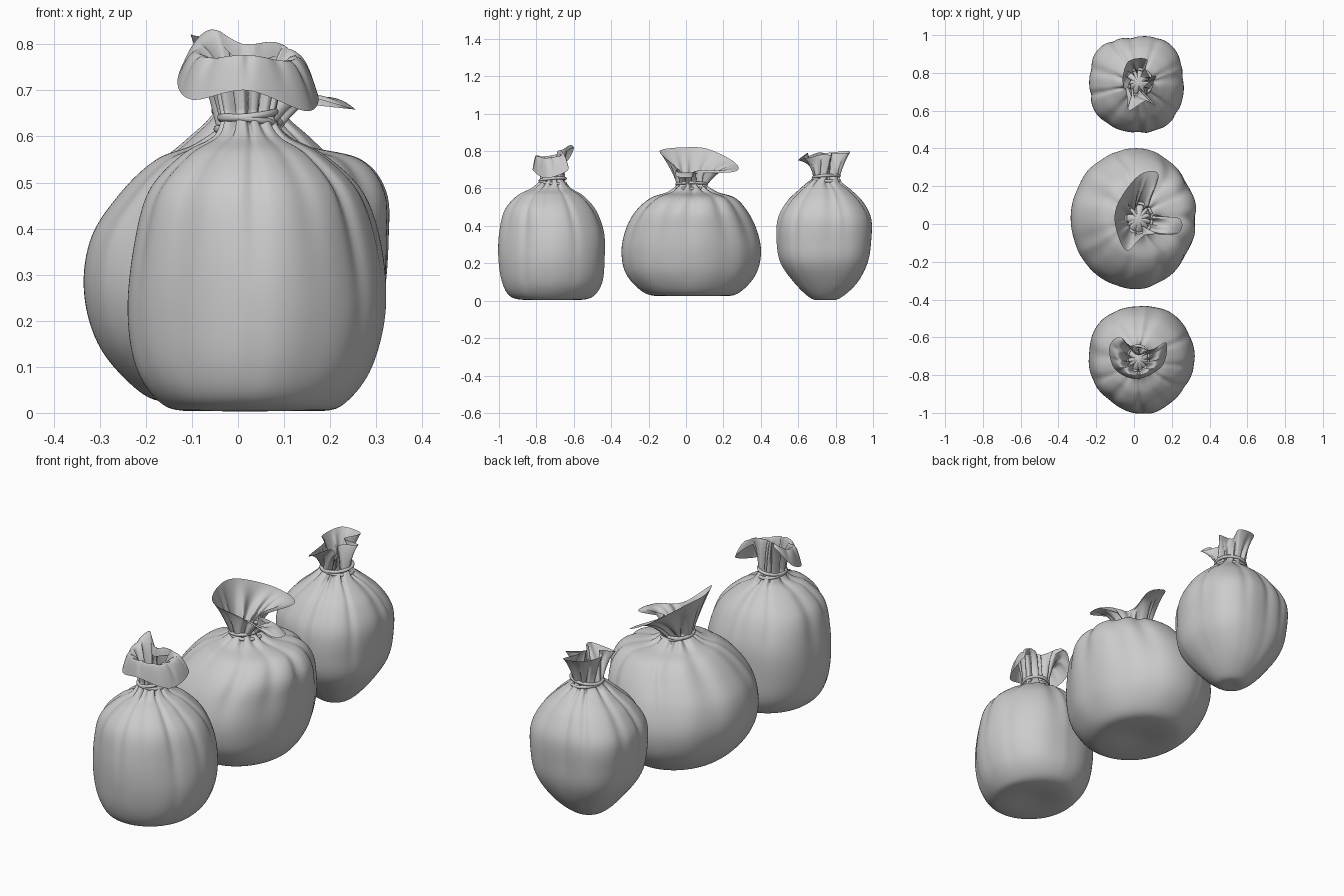
import bpy, bmesh, math, random
from mathutils import Vector

if "Cube" in bpy.data.objects:
    bpy.data.objects.remove(bpy.data.objects["Cube"])

SEG = 160


def spline(pts, t, closed=False):
    """Catmull-Rom through tuples, t in 0..1."""
    n = len(pts)
    f = t * (n if closed else n - 1)
    i = int(f) if closed else min(int(f), n - 2)
    u = f - i
    get = (lambda k: pts[k % n]) if closed else (lambda k: pts[max(0, min(n - 1, k))])
    out = []
    for a, b, c, d in zip(get(i - 1), get(i), get(i + 1), get(i + 2)):
        out.append(0.5 * (2*b + (c - a)*u + (2*a - 5*b + 4*c - d)*u*u + (3*b - a - 3*c + d)*u**3))
    return out


def make_object(name, rings, caps=(), close=False):
    bm = bmesh.new()
    vr = [[bm.verts.new(p) for p in r] for r in rings]
    n = len(rings[0])
    for a, b in zip(vr, vr[1:] + (vr[:1] if close else [])):
        for j in range(n):
            k = (j + 1) % n
            bm.faces.new((a[j], a[k], b[k], b[j]))
    # fan caps
    for idx, flip in caps:
        r = vr[idx]
        mid = bm.verts.new(sum((v.co for v in r), Vector()) / n)
        for j in range(n):
            f = (r[j], r[(j + 1) % n], mid)
            bm.faces.new(f[::-1] if flip else f)
    for f in bm.faces:
        f.smooth = True
    me = bpy.data.meshes.new(name)
    bm.to_mesh(me)
    bm.free()
    ob = bpy.data.objects.new(name, me)
    bpy.context.collection.objects.link(ob)


def sack(name, keys, rim, ctrl_z, seed, spread=.4, square=0.0, lumps=0.02):
    """keys: (z, xmin, xmax, ymin, ymax) from base to neck; rim: loop of the open mouth."""
    rnd = random.Random(seed)
    folds = [(math.tau * (i + rnd.uniform(-.35, .35)) / 11, rnd.uniform(.08, .2), rnd.uniform(.35, 1))
             for i in range(11)]
    ph = [rnd.uniform(0, math.tau) for _ in range(3)]
    z0, zn = keys[0][0], keys[-1][0]
    rings = []
    for i in range(76):
        z, xa, xb, ya, yb = spline(keys, i / 75)
        h = min(1, max(0, (z - z0) / (zn - z0)))
        cx, cy, rx, ry = (xa + xb)/2, (ya + yb)/2, (xb - xa)/2, (yb - ya)/2
        deep = .015 + .10 * max(0, (h - .35) / .65)**1.5 + .45 * max(0, (h - .88) / .12)**2
        deep *= min(1, h / .15)
        wave = math.sin(math.pi * h)
        ring = []
        for j in range(SEG):
            t = math.tau * j / SEG
            # gathered pleats running down from the tie
            s = 0
            for a, w, m in folds:
                d = (t - a + math.pi) % math.tau - math.pi
                s = max(s, m * math.exp(-(d / (w * (1.2 - .4 * h)))**2))
            r = 1.01 - deep * s
            r += lumps * wave * (math.sin(3*t + ph[0] + 2*h) + .6*math.sin(5*t + ph[1] - 3*h))
            r += square * wave * (1 - math.cos(4*t))
            ring.append(Vector((cx + rx * r * math.cos(t), cy + ry * r * math.sin(t), z)))
        rings.append(ring)
    # flared mouth above the tie
    neck = rings[-1]
    for i in range(1, 23):
        u = i / 22
        ring = []
        for j, p in enumerate(neck):
            q = Vector(spline(rim, j / SEG, True))
            c = p.lerp(q, spread)
            c.z = ctrl_z
            ring.append(p * (1-u)**2 + c * 2*u*(1-u) + q * u*u)
        rings.append(ring)
    make_object(name + "_sack", rings, ((0, True), (75, False)))
    # cord wound twice round the neck
    _, xa, xb, ya, yb = keys[-1]
    for k, (dz, tilt) in enumerate(((-.007, .009), (.008, -.008))):
        cord = []
        for j in range(64):
            t = math.tau * j / 64
            out = Vector((math.cos(t), math.sin(t), 0))
            c = Vector(((xa + xb)/2 + (xb - xa)/2 * out.x,
                        (ya + yb)/2 + (yb - ya)/2 * out.y,
                        zn + dz + tilt * math.sin(t + seed)))
            cord.append([c + .008 * (out * math.cos(a) + Vector((0, 0, math.sin(a))))
                         for a in (math.tau * m / 10 for m in range(10))])
        make_object(f"{name}_cord_{k + 1}", cord, close=True)


# front sack: upright, umbrella-like mouth
sack("front",
     [(.012, .0, .06, -.74, -.68), (.004, -.11, .18, -.86, -.57), (.025, -.17, .235, -.94, -.495),
      (.10, -.22, .29, -.98, -.445), (.22, -.24, .317, -.995, -.43), (.36, -.232, .305, -.993, -.432),
      (.48, -.20, .265, -.97, -.475), (.56, -.125, .185, -.905, -.545), (.60, -.055, .11, -.83, -.61),
      (.64, -.037, .08, -.78, -.645)],
     [(.17, -.63, .70), (.09, -.67, .77), (.01, -.69, .76), (-.07, -.60, .82),
      (-.13, -.65, .73), (-.10, -.77, .68), (.02, -.82, .70), (.15, -.75, .655)],
     .88, 4, .45)

# middle sack: wide and round, mouth folded to one side
sack("middle",
     [(.036, -.03, .03, .0, .06), (.024, -.14, .15, -.13, .20), (.045, -.21, .225, -.225, .285),
      (.14, -.295, .29, -.315, .37), (.26, -.33, .32, -.34, .398), (.38, -.315, .33, -.318, .375),
      (.48, -.25, .325, -.265, .325), (.55, -.175, .27, -.185, .26), (.58, -.10, .15, -.10, .17),
      (.615, -.045, .095, -.05, .11)],
     [(.24, .03, .66), (.08, .06, .68), (.13, .26, .69), (.03, .26, .74), (-.08, .12, .81),
      (-.10, .0, .82), (-.04, -.14, .80), (.06, -.06, .72), (.23, -.05, .665)],
     .73, 11, .5, 0, .008)

# back sack: squarish with a pointed base, pleated cup mouth
sack("back",
     [(.004, .0, .03, .73, .76), (.012, -.06, .09, .67, .82), (.09, -.14, .17, .585, .91),
      (.20, -.21, .24, .51, .97), (.32, -.23, .26, .49, .99), (.44, -.23, .26, .495, .99),
      (.53, -.18, .22, .54, .945), (.59, -.115, .165, .60, .885), (.63, -.07, .12, .645, .835),
      (.655, -.05, .095, .68, .82)],
     [(.12, .78, .78), (.04, .78, .79), (.07, .87, .79), (-.03, .86, .80), (-.06, .75, .79),
      (-.01, .70, .79), (-.03, .60, .75), (.06, .65, .79), (.11, .63, .76), (.05, .72, .78)],
     .74, 23, .4, .035, .018)
